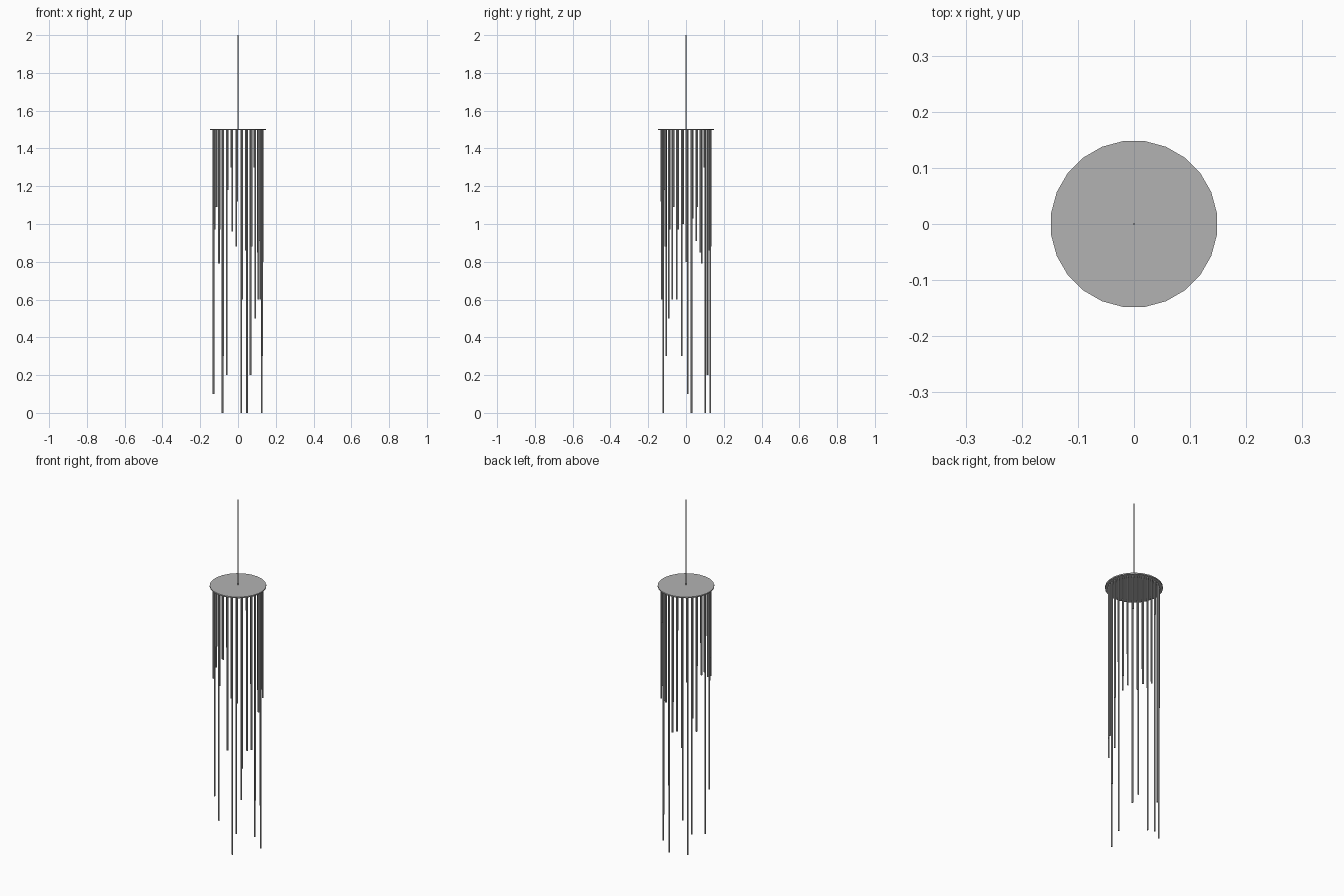
import bpy, math

if "Cube" in bpy.data.objects:
    bpy.data.objects.remove(bpy.data.objects["Cube"])

grey = bpy.data.materials.new("brushed_grey")
grey.diffuse_color = (0.45, 0.45, 0.45, 1)
grey.use_nodes = True
grey.node_tree.nodes["Principled BSDF"].inputs["Base Color"].default_value = grey.diffuse_color


def cylinder(name, sides, radius, x, y, z0, z1, turn=0.0):
    bpy.ops.mesh.primitive_cylinder_add(
        vertices=sides, radius=radius, depth=z1 - z0,
        location=(x, y, (z0 + z1) / 2), rotation=(0, 0, turn))
    ob = bpy.context.object
    ob.name = name
    ob.data.materials.append(grey)
    return ob


# Round top plate
cylinder("top_plate", 24, 0.149, 0, 0, 1.497, 1.504, math.radians(7.5))

# Hanging wire
cylinder("hanging_wire", 8, 0.0016, 0, 0, 1.5, 2.0)

# Ring of hanging rods, listed by the height of each lower end
rod_ends = [0.80, 0.00, 0.91, 0.85, 1.30, 0.20, 0.86, 0.00, 0.88, 1.30, 0.20,
            0.00, 0.79, 1.09, 1.03, 0.10, 1.00, 0.97, 1.09, 0.97, 0.30, 1.18,
            0.96, 1.12, 0.60, 0.00, 0.88, 0.50, 0.60, 0.60, 0.30]
for i, end in enumerate(rod_ends):
    a = math.radians(1.3) + i * math.tau / len(rod_ends)
    rod = cylinder(f"hanging_rod_{i + 1}", 12, 0.0043,
                   0.13 * math.cos(a), 0.13 * math.sin(a), end, 1.499, a)
    bpy.ops.object.shade_smooth_by_angle(angle=math.radians(35))
